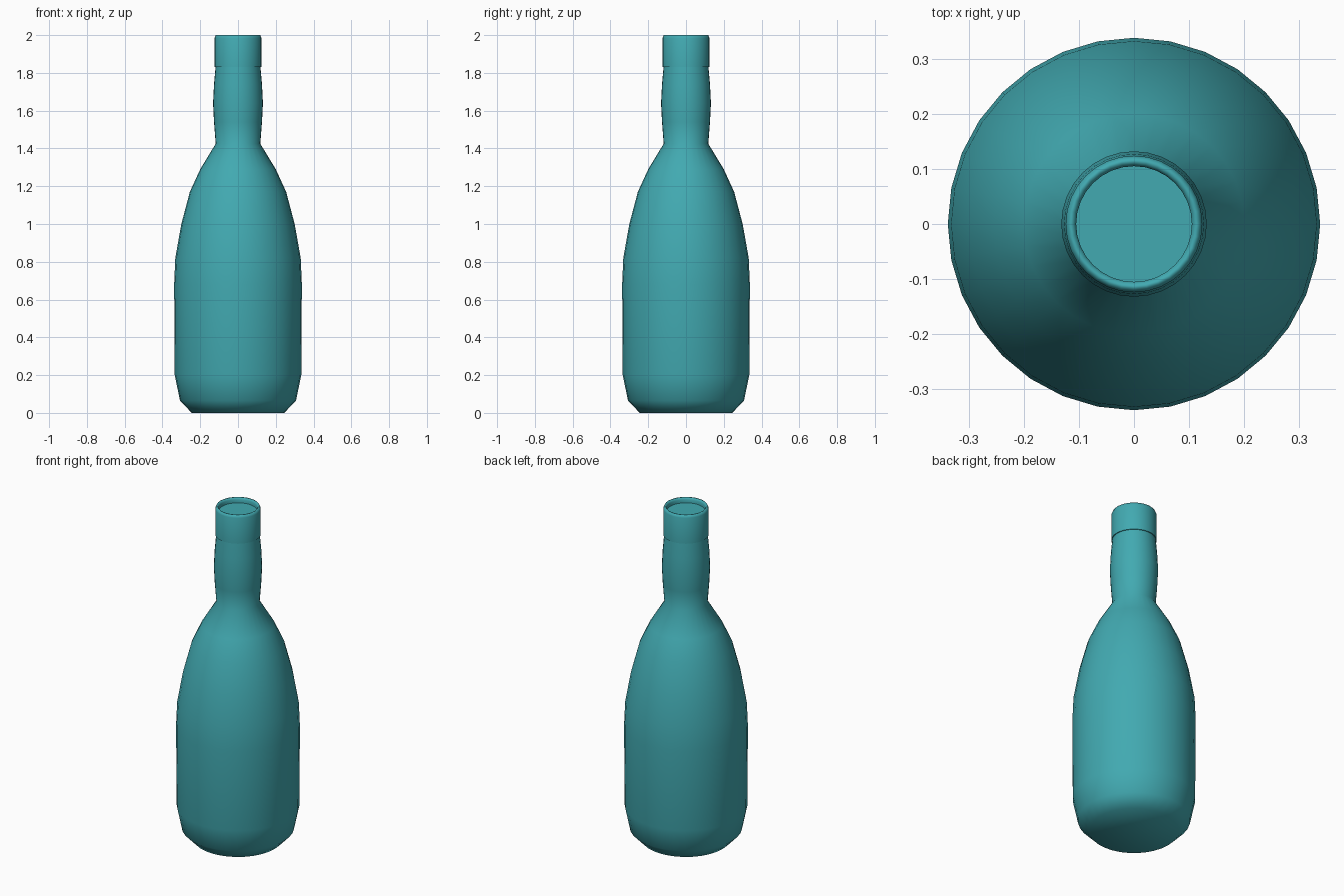
import bpy
import bmesh
import math

SIDES = 32

cube = bpy.data.objects.get("Cube")
if cube:
    bpy.data.objects.remove(cube, do_unlink=True)

# Teal glass
teal = bpy.data.materials.new("teal_glass")
teal.use_nodes = True
colour = (0.054, 0.4, 0.44, 1)
teal.diffuse_color = colour
teal.node_tree.nodes["Principled BSDF"].inputs["Base Color"].default_value = colour


def lathe(name, profile):
    """Revolve (radius, height) points round z and cap both ends."""
    bm = bmesh.new()
    rings = []
    for radius, height in profile:
        ring = []
        for i in range(SIDES):
            a = math.tau * i / SIDES
            ring.append(bm.verts.new((radius * math.cos(a), radius * math.sin(a), height)))
        rings.append(ring)
    for low, high in zip(rings, rings[1:]):
        for i in range(SIDES):
            j = (i + 1) % SIDES
            bm.faces.new((low[i], low[j], high[j], high[i]))
    bm.faces.new(rings[0][::-1])
    bm.faces.new(rings[-1])
    mesh = bpy.data.meshes.new(name)
    bm.to_mesh(mesh)
    bm.free()
    mesh.materials.append(teal)
    obj = bpy.data.objects.new(name, mesh)
    bpy.context.collection.objects.link(obj)
    bpy.ops.object.select_all(action="DESELECT")
    obj.select_set(True)
    bpy.context.view_layer.objects.active = obj
    bpy.ops.object.shade_smooth_by_angle(angle=math.radians(70))
    return obj


# Body, shoulder and slightly swollen neck
lathe("bottle_body", [
    (0.245, 0), (0.307, 0.065), (0.335, 0.2), (0.338, 0.68), (0.332, 0.82),
    (0.3, 1.0), (0.255, 1.17), (0.2, 1.29), (0.118, 1.425), (0.127, 1.54),
    (0.132, 1.64), (0.127, 1.74), (0.118, 1.84),
])

# Collar with rounded lip and a shallow recessed mouth
lathe("mouth_collar", [
    (0.11, 1.83), (0.124, 1.83), (0.124, 1.985), (0.118, 2.0),
    (0.111, 2.0), (0.105, 1.99), (0.105, 1.97),
])
